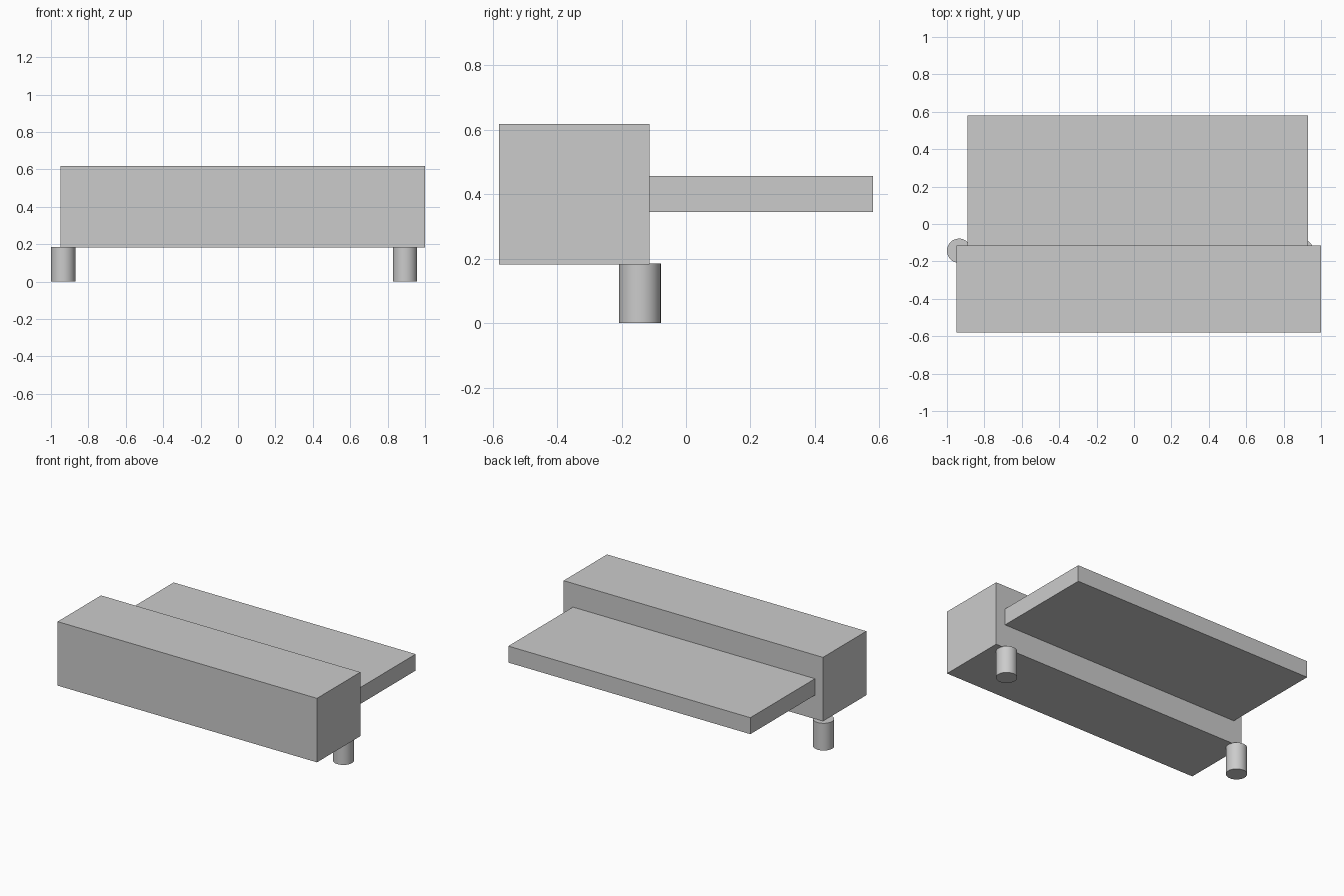
import bpy
from mathutils import Vector

cube = bpy.data.objects.get("Cube")
if cube:
    bpy.data.objects.remove(cube, do_unlink=True)

# Single plain grey material
grey = bpy.data.materials.new("plain_grey")
grey.use_nodes = True
colour = (0.6, 0.6, 0.6, 1)
grey.diffuse_color = colour
grey.node_tree.nodes["Principled BSDF"].inputs["Base Color"].default_value = colour


def box(name, low, high):
    """Axis-aligned box between two corners."""
    low, high = Vector(low), Vector(high)
    bpy.ops.mesh.primitive_cube_add(size=1, location=(low + high) / 2)
    obj = bpy.context.object
    obj.name = name
    obj.scale = high - low
    bpy.ops.object.transform_apply(location=False, rotation=False, scale=True)
    obj.data.materials.append(grey)


def leg(name, x):
    """Round leg standing on the ground."""
    height = 0.185
    bpy.ops.mesh.primitive_cylinder_add(vertices=32, radius=0.065, depth=height,
                                        location=(x, -0.143, height / 2))
    obj = bpy.context.object
    obj.name = name
    obj.data.materials.append(grey)
    bpy.ops.object.shade_smooth_by_angle()


# Deep front block and the thin slab behind it
box("main_block", (-0.95, -0.58, 0.183), (1.0, -0.114, 0.618))
box("rear_slab", (-0.89, -0.114, 0.345), (0.93, 0.58, 0.457))

# Pair of legs under the back edge of the block
leg("right_leg", -0.935)
leg("left_leg", 0.893)
